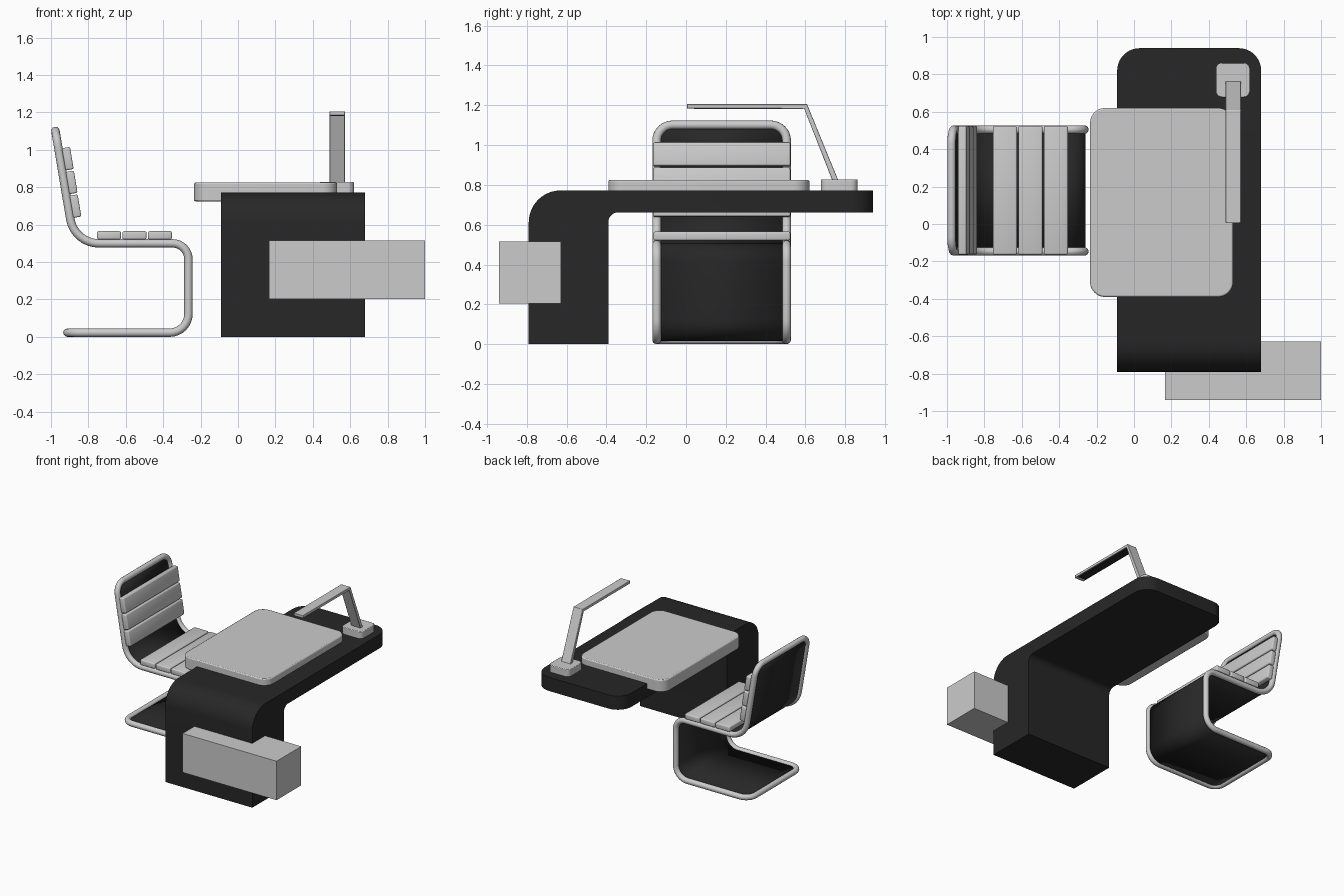
import bpy, bmesh, math
from mathutils import Vector, Matrix

if "Cube" in bpy.data.objects:
    bpy.data.objects.remove(bpy.data.objects["Cube"])

black = bpy.data.materials.new("black")
black.diffuse_color = (0.02, 0.02, 0.02, 1)
black.use_nodes = True
black.node_tree.nodes["Principled BSDF"].inputs["Base Color"].default_value = black.diffuse_color


def fillet(corners, closed=True, seg=8):
    """Round the corners (point, radius) of a polyline."""
    out, n = [], len(corners)
    for i, (p, r) in enumerate(corners):
        p = Vector(p)
        if r == 0:
            out.append(p)
            continue
        a = (Vector(corners[i - 1][0]) - p).normalized()
        b = (Vector(corners[(i + 1) % n][0]) - p).normalized()
        half = a.angle(b) / 2
        c = p + (a + b).normalized() * (r / math.sin(half))
        t = r / math.tan(half)
        u, v = p + a * t - c, p + b * t - c
        ang = u.angle(v)
        for k in range(seg + 1):
            f = k / seg
            out.append(c + (u * math.sin((1 - f) * ang) + v * math.sin(f * ang)) / math.sin(ang))
    return out


def finish(name, bm, mat=None, smooth=True):
    bmesh.ops.recalc_face_normals(bm, faces=bm.faces)
    me = bpy.data.meshes.new(name)
    bm.to_mesh(me)
    bm.free()
    ob = bpy.data.objects.new(name, me)
    bpy.context.collection.objects.link(ob)
    if mat:
        me.materials.append(mat)
    if smooth:
        bpy.ops.object.select_all(action='DESELECT')
        bpy.context.view_layer.objects.active = ob
        ob.select_set(True)
        bpy.ops.object.shade_smooth_by_angle(angle=math.radians(35))
    return ob


def prism(points, offset):
    bm = bmesh.new()
    f = bm.faces.new([bm.verts.new(p) for p in points])
    r = bmesh.ops.extrude_face_region(bm, geom=[f])
    bmesh.ops.translate(bm, vec=offset, verts=[v for v in r["geom"] if isinstance(v, bmesh.types.BMVert)])
    return bm


def box(lo, hi):
    size = [h - l for l, h in zip(lo, hi)]
    mid = [(h + l) / 2 for l, h in zip(lo, hi)]
    bm = bmesh.new()
    bmesh.ops.create_cube(bm, size=1, matrix=Matrix.Translation(mid) @ Matrix.Diagonal((*size, 1)))
    return bm


def round_slab(name, lo, hi, r, edge):
    """Slab with rounded plan corners and a small softened rim."""
    c = [((lo[0], lo[1], lo[2]), r), ((hi[0], lo[1], lo[2]), r),
         ((hi[0], hi[1], lo[2]), r), ((lo[0], hi[1], lo[2]), r)]
    ob = finish(name, prism(fillet(c), (0, 0, hi[2] - lo[2])))
    m = ob.modifiers.new("rim", 'BEVEL')
    m.width, m.segments = edge, 2
    return ob


# Desk: bent slab with one thick leg, rounded free end
x0, x1 = -0.09, 0.68
profile = [((x0, -0.79, 0), 0), ((x0, -0.79, 0.772), 0.16), ((x0, 0.94, 0.772), 0),
           ((x0, 0.94, 0.662), 0), ((x0, -0.39, 0.662), 0.05), ((x0, -0.39, 0), 0)]
bm = prism(fillet(profile, seg=12), (x1 - x0, 0, 0))
ends = [e for e in bm.edges if all(v.co.y > 0.93 for v in e.verts)
        and abs(e.verts[0].co.z - e.verts[1].co.z) > 0.05]
bmesh.ops.bevel(bm, geom=ends, offset=0.12, segments=10, profile=0.5, affect='EDGES')
finish("desk", bm, black)

# Work surface and side box
round_slab("desk_pad", (-0.235, -0.39, 0.725), (0.53, 0.62, 0.825), 0.08, 0.008)
finish("side_box", box((0.167, -0.94, 0.203), (1.0, -0.628, 0.515)), smooth=False)

# Lamp
round_slab("lamp_base", (0.437, 0.677, 0.76), (0.62, 0.862, 0.828), 0.035, 0.005)
lx = 0.49
arm = [(lx, 0.005, 1.206), (lx, 0.608, 1.206), (lx, 0.766, 0.82),
       (lx, 0.736, 0.82), (lx, 0.593, 1.184), (lx, 0.005, 1.184)]
lamp_arm = finish("lamp_arm", prism(arm, (0.082, 0, 0)))
m = lamp_arm.modifiers.new("rim", 'BEVEL')
m.width, m.segments = 0.003, 2
finish("lamp_light_strip", box((0.497, 0.04, 1.18), (0.565, 0.588, 1.19)), black)

# Chair frame: one closed bent tube
side = [((-0.912, 0.0225), 0.08), ((-0.265, 0.0225), 0.1), ((-0.265, 0.50), 0.085),
        ((-0.875, 0.50), 0.155), ((-0.976, 1.101), 0.08)]
ya, yb = -0.147, 0.505
loop = fillet([((x, ya, z), r) for (x, z), r in side] +
              [((x, yb, z), r) for (x, z), r in reversed(side)])
cu = bpy.data.curves.new("chair_frame", 'CURVE')
cu.dimensions = '3D'
cu.bevel_depth, cu.bevel_resolution = 0.0225, 4
sp = cu.splines.new('POLY')
sp.points.add(len(loop) - 1)
for q, p in zip(sp.points, loop):
    q.co = (*p, 1)
sp.use_cyclic_u = True
sp.use_smooth = True
bpy.context.collection.objects.link(bpy.data.objects.new("chair_frame", cu))

# Chair sling: sheet spanning the tube loop
bm = bmesh.new()
vs = [bm.verts.new(p) for p in loop]
n = len(vs)
for i in range(n // 2 - 1):
    bm.faces.new((vs[i], vs[i + 1], vs[n - 2 - i], vs[n - 1 - i]))
sling = finish("chair_sling", bm, black)
m = sling.modifiers.new("thickness", 'SOLIDIFY')
m.thickness, m.offset = 0.012, 0


# Padded slats on seat and back
def slat(name, centre, length, thick, tilt):
    bm = bmesh.new()
    mat = (Matrix.Translation(centre) @ Matrix.Rotation(tilt, 4, 'Y')
           @ Matrix.Diagonal((length, 0.688, thick, 1)))
    bmesh.ops.create_cube(bm, size=1, matrix=mat)
    bmesh.ops.bevel(bm, geom=bm.edges[:], offset=0.009, segments=3, profile=0.5, affect='EDGES')
    finish(name, bm)


for i in range(3):
    slat(f"seat_slat_{i + 1}", (-0.69 + 0.136 * i, 0.18, 0.543), 0.129, 0.044, 0)
    slat(f"back_slat_{i + 1}", (-0.869 - 0.0205 * i, 0.18, 0.699 + 0.127 * i), 0.12, 0.044,
         math.radians(80.5))
